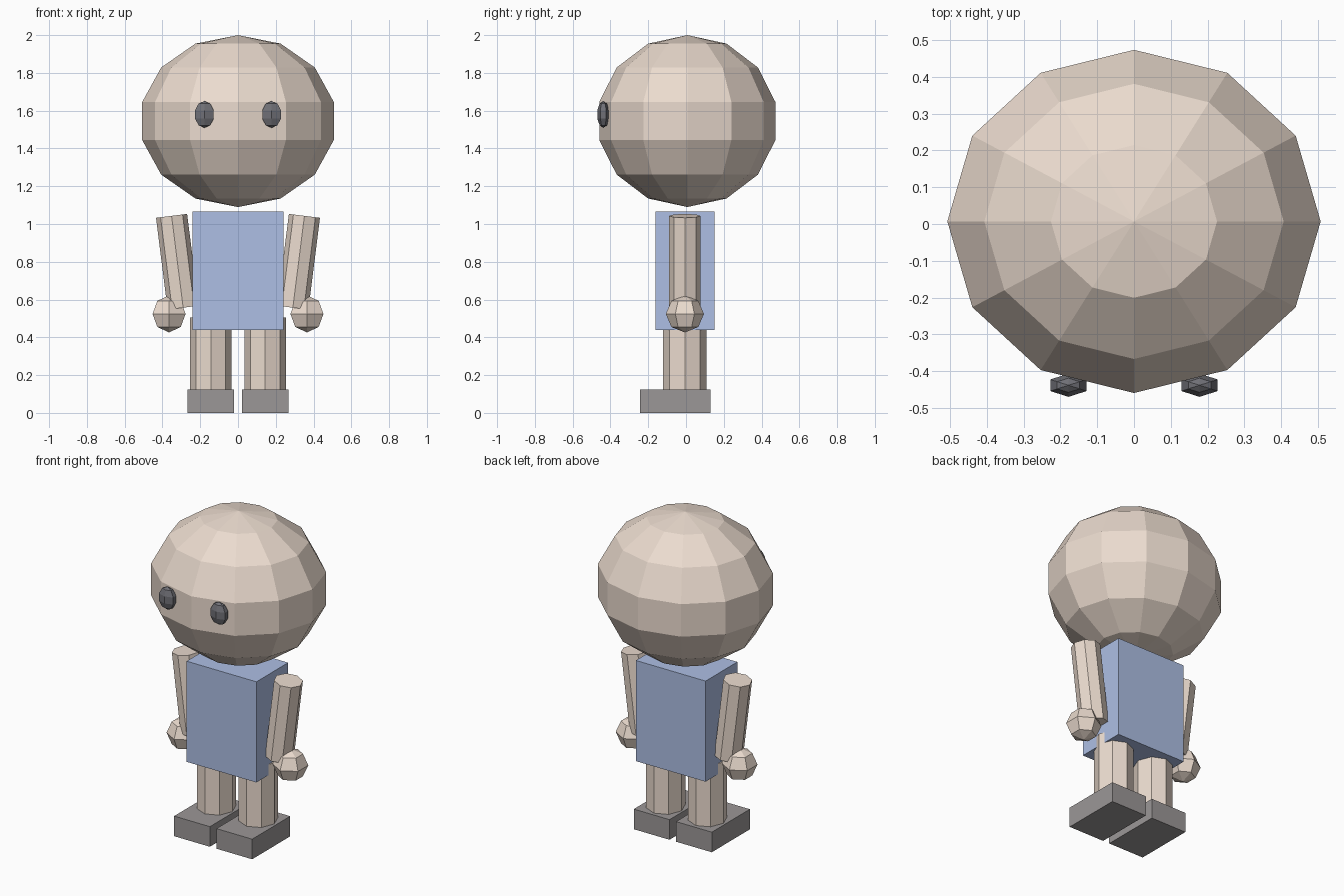
import bpy, bmesh, math
from mathutils import Matrix

if "Cube" in bpy.data.objects:
    bpy.data.objects.remove(bpy.data.objects["Cube"])

Y0 = -0.006  # shared depth centre of body and limbs


def material(name, rgb):
    m = bpy.data.materials.new(name)
    m.diffuse_color = (*rgb, 1)
    m.use_nodes = True
    m.node_tree.nodes["Principled BSDF"].inputs["Base Color"].default_value = m.diffuse_color
    return m


SKIN = material("skin", (0.83, 0.71, 0.62))
BLUE = material("blue_cloth", (0.42, 0.52, 0.78))
DARK = material("dark_shoe", (0.33, 0.31, 0.31))
BLACK = material("black_eye", (0.16, 0.16, 0.18))


def finish(name, bm, loc, mat, tilt=0):
    bm.transform(Matrix.Translation(loc) @ Matrix.Rotation(tilt, 4, 'Y'))
    me = bpy.data.meshes.new(name)
    bm.to_mesh(me)
    bm.free()
    me.materials.append(mat)
    ob = bpy.data.objects.new(name, me)
    bpy.context.collection.objects.link(ob)


def ball(name, loc, radii, segments, rings, mat):
    bm = bmesh.new()
    bmesh.ops.create_uvsphere(bm, u_segments=segments, v_segments=rings, radius=1,
                              matrix=Matrix.Diagonal((*radii, 1)))
    finish(name, bm, loc, mat)


def box(name, loc, size, mat):
    bm = bmesh.new()
    bmesh.ops.create_cube(bm, size=1, matrix=Matrix.Diagonal((*size, 1)))
    finish(name, bm, loc, mat)


def post(name, loc, rx, ry, height, mat, tilt=0):
    bm = bmesh.new()
    bmesh.ops.create_cone(bm, cap_ends=True, segments=8, radius1=1, radius2=1, depth=1,
                          matrix=Matrix.Diagonal((rx, ry, height, 1)))
    finish(name, bm, loc, mat, tilt)


# Head and torso
ball("head", (0, 0.007, 1.545), (0.52, 0.478, 0.455), 12, 7, SKIN)
box("torso", (0, Y0, 0.752), (0.48, 0.312, 0.626), BLUE)

# Paired parts
for side, s in (("left", 1), ("right", -1)):
    ball(f"{side}_eye", (s * 0.178, -0.438, 1.58), (0.06, 0.033, 0.071), 6, 5, BLACK)
    post(f"{side}_arm", (s * 0.321, Y0, 0.80), 0.083, 0.083, 0.49, SKIN, s * math.radians(7.2))
    ball(f"{side}_hand", (s * 0.365, Y0, 0.524), (0.101, 0.101, 0.098), 6, 4, SKIN)
    post(f"{side}_leg", (s * 0.144, Y0, 0.253), 0.11, 0.115, 0.505, SKIN)
    box(f"{side}_shoe", (s * 0.1455, -0.057, 0.0625), (0.246, 0.374, 0.125), DARK)
